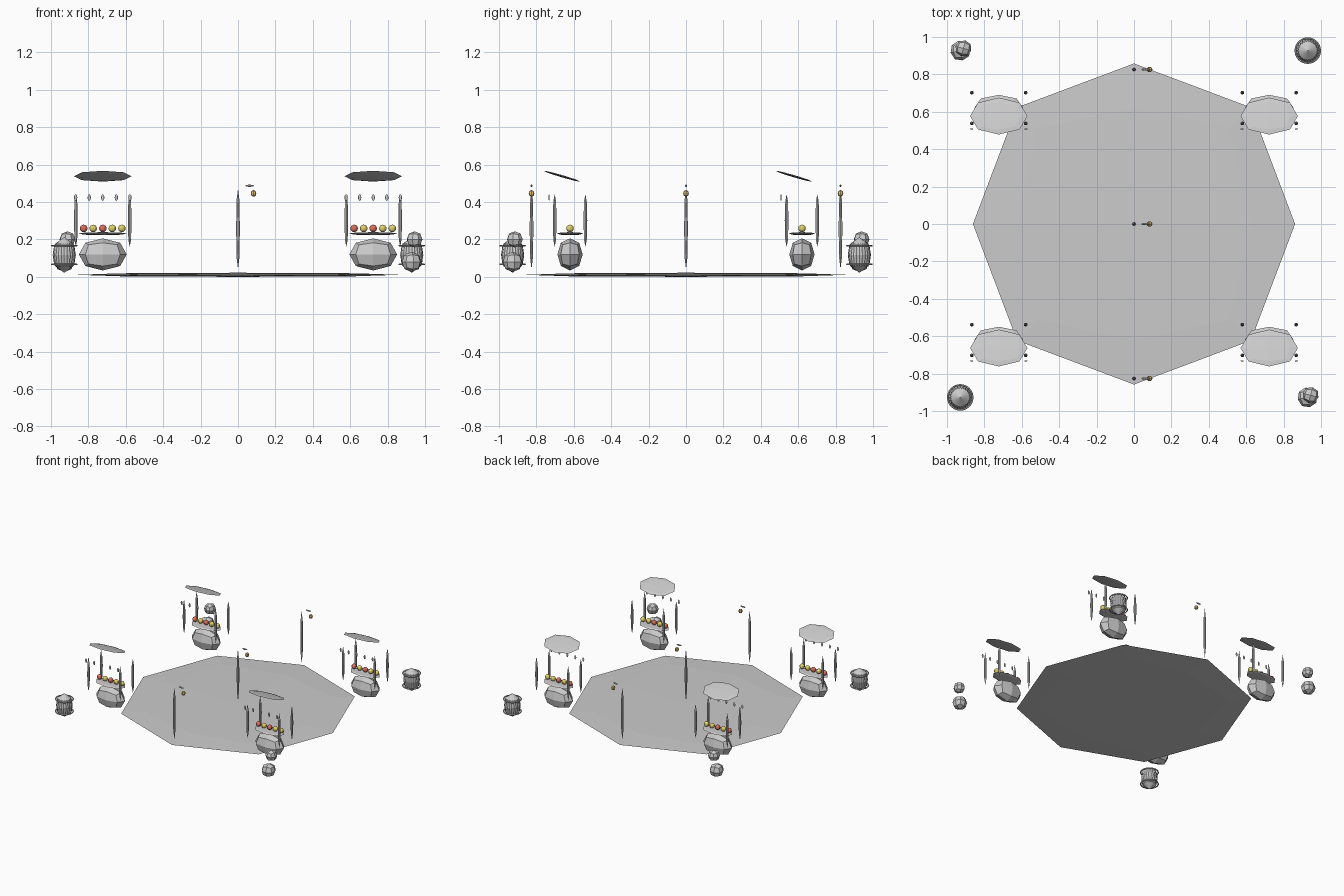
import bpy
from math import radians

if "Cube" in bpy.data.objects:
    bpy.data.objects.remove(bpy.data.objects["Cube"])


def material(name, rgb):
    m = bpy.data.materials.new(name)
    m.diffuse_color = (*rgb, 1)
    m.use_nodes = True
    m.node_tree.nodes["Principled BSDF"].inputs["Base Color"].default_value = m.diffuse_color
    return m


red = material("red_fruit", (0.75, 0.16, 0.10))
yellow = material("yellow_fruit", (0.78, 0.66, 0.14))
glow = material("lantern_glow", (0.80, 0.55, 0.16))
SWELL = 1.2  # makes up for the shrinking of the subdivided boxes


def finish(name, mat=None, soften=True):
    ob = bpy.context.object
    ob.name = name
    if mat:
        ob.data.materials.append(mat)
    if soften:
        sub = ob.modifiers.new("soften", 'SUBSURF')
        sub.levels = sub.render_levels = 1
    return ob


def soft_box(name, loc, half, rot=(0, 0, 0), mat=None):
    # box rounded by one subdivision, flat faces; half = finished half size
    bpy.ops.mesh.primitive_cube_add(size=2, location=loc, rotation=rot)
    bpy.context.object.scale = [h * SWELL for h in half]
    return finish(name, mat)


def stall(cx, cy):
    soft_box("stall_counter", (cx, cy, 0.12), (0.127, 0.067, 0.085))
    soft_box("stall_shelf", (cx, cy, 0.231), (0.13, 0.07, 0.008))
    # corner posts
    for sx in (-1, 1):
        for sy in (-1, 1):
            soft_box("stall_post", (cx + sx * 0.144, cy + sy * 0.082, 0.301),
                     (0.01, 0.01, 0.14))
    # sloping canopy with hanging trim
    soft_box("stall_awning", (cx, cy - 0.043, 0.538), (0.152, 0.102, 0.006),
             (radians(-16.3), 0, 0))
    for i in range(-2, 3):
        soft_box("awning_trim", (cx + i * 0.0725, cy - 0.112, 0.424),
                 (0.009, 0.003, 0.018))
    # row of fruit
    for i, mat in enumerate((red, yellow, red, yellow, yellow)):
        bpy.ops.mesh.primitive_uv_sphere_add(
            segments=12, ring_count=8, radius=0.02,
            location=(cx + (i - 2) * 0.051, cy, 0.259))
        finish("fruit", mat, False)


def lamp(cy):
    soft_box("lamp_post", (0, cy, 0.257), (0.01, 0.01, 0.213))
    soft_box("lamp_arm", (0.062, cy, 0.487), (0.024, 0.006, 0.006))
    soft_box("lantern", (0.083, cy, 0.446), (0.015, 0.015, 0.018), mat=glow)


def barrel(cx, cy):
    bpy.ops.mesh.primitive_cylinder_add(vertices=24, radius=0.066, depth=0.2,
                                        location=(cx, cy, 0.117))
    finish("barrel_body")
    for z in (0.067, 0.167):
        bpy.ops.mesh.primitive_torus_add(
            major_segments=24, minor_segments=6, major_radius=0.066,
            minor_radius=0.005, location=(cx, cy, z))
        finish("barrel_hoop", None, False)


def crates(cx, cy):
    soft_box("lower_crate", (cx, cy, 0.08), (0.053,) * 3, (0, 0, radians(12)))
    soft_box("upper_crate", (cx + 0.016, cy + 0.012, 0.2), (0.043,) * 3,
             (0, 0, radians(-15)))


# paved square
soft_box("ground_slab", (0, 0, 0.011), (0.855, 0.852, 0.011))

for x in (-0.723, 0.723):
    for y in (-0.62, 0.62):
        stall(x, y)
for y in (-0.826, 0, 0.826):
    lamp(y)
for s in (-1, 1):
    barrel(s * 0.929, s * 0.927)
    crates(-s * 0.928, s * 0.927)
